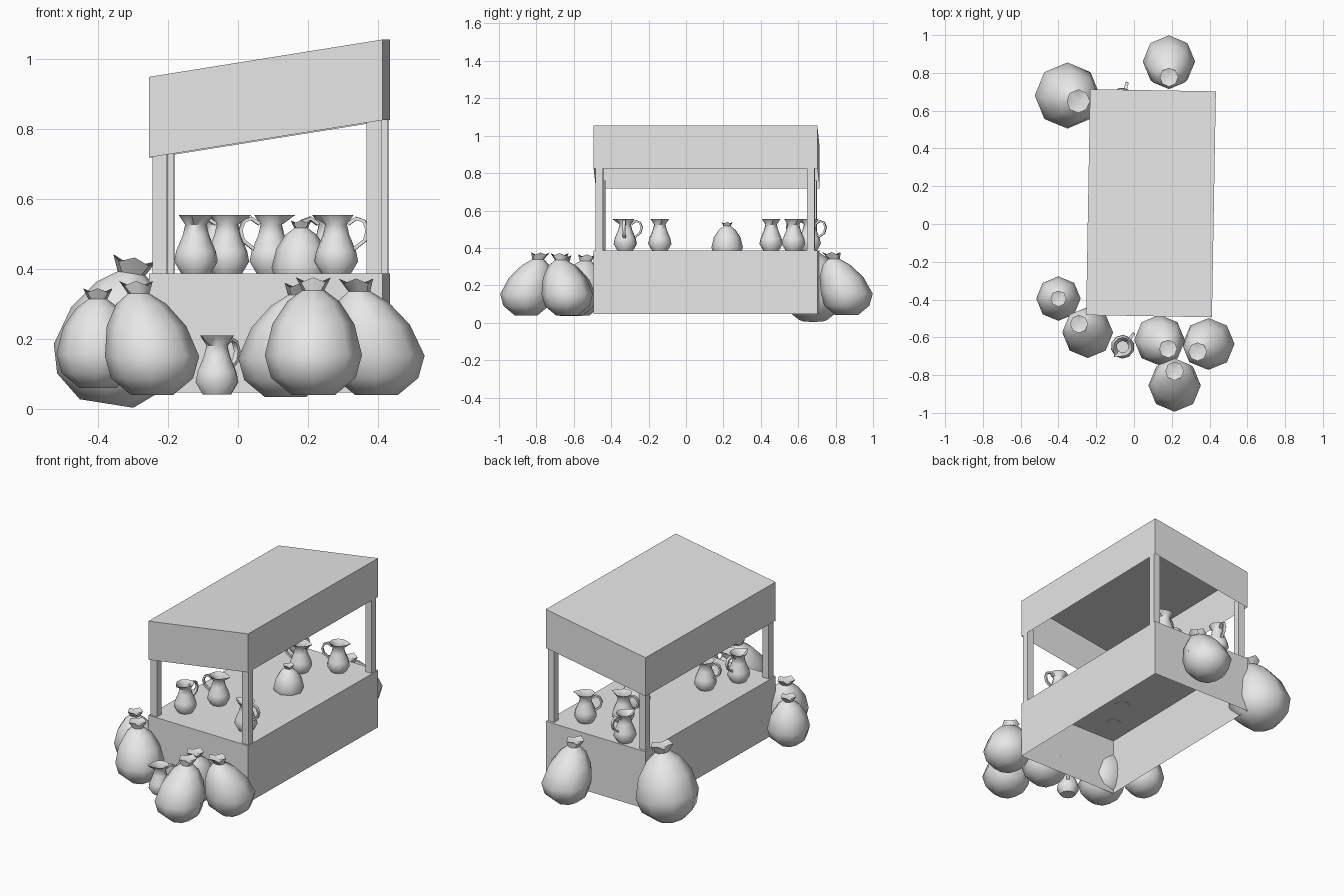
import bpy
import bmesh
from math import sin, cos, radians, pi, tau
from mathutils import Matrix, Vector

cube = bpy.data.objects.get("Cube")
if cube:
    bpy.data.objects.remove(cube, do_unlink=True)

grey = bpy.data.materials.new("plain grey")
grey.use_nodes = True
grey.diffuse_color = (0.8, 0.8, 0.8, 1)
grey.node_tree.nodes["Principled BSDF"].inputs["Base Color"].default_value = (0.8, 0.8, 0.8, 1)

# The stall stands slightly turned on the ground
STALL = Matrix.Translation((0.09, 0.11, 0)) @ Matrix.Rotation(radians(-1), 4, 'Z')
HALF_X, HALF_Y = 0.333, 0.598
TABLE_Z = 0.387


def finish(name, bm, matrix, smooth=None):
    """Turn a bmesh into an object, optionally smooth below an angle."""
    mesh = bpy.data.meshes.new(name)
    bm.to_mesh(mesh)
    bm.free()
    mesh.transform(matrix)
    mesh.materials.append(grey)
    obj = bpy.data.objects.new(name, mesh)
    bpy.context.collection.objects.link(obj)
    if smooth:
        bpy.ops.object.select_all(action='DESELECT')
        obj.select_set(True)
        bpy.context.view_layer.objects.active = obj
        bpy.ops.object.shade_smooth_by_angle(angle=radians(smooth))
    return obj


def box(name, centre, size, open_bottom=False, slope=0):
    """Box whose height can rise along x and whose underside can be open."""
    bm = bmesh.new()
    bmesh.ops.create_cube(bm, size=1)
    if open_bottom:
        bm.normal_update()
        under = [f for f in bm.faces if f.normal.z < -0.9]
        bmesh.ops.delete(bm, geom=under, context='FACES')
    for v in bm.verts:
        v.co = Vector(a * b + c for a, b, c in zip(v.co, size, centre))
        v.co.z += slope * v.co.x
    return finish(name, bm, STALL)


def bridge(bm, rings):
    """Join successive rings of vertices with quads."""
    n = len(rings[0])
    for low, high in zip(rings, rings[1:]):
        for i in range(n):
            j = (i + 1) % n
            bm.faces.new((low[i], low[j], high[j], high[i]))


# Stall: counter, sloping canopy and posts
box("counter", (0, 0, 0.217), (2 * HALF_X, 2 * HALF_Y, 0.34), True)
box("canopy", (0, 0, 0.886), (2 * HALF_X, 2 * HALF_Y, 0.23), True, 0.16)
for x, side in ((-0.303, "right"), (0.308, "left")):
    for y, end in ((-0.568, "front"), (0.563, "back")):
        top = 0.81 + 0.16 * x
        box(f"{end}_{side}_post", (x, y, (TABLE_Z + top) / 2), (0.042, 0.042, top - TABLE_Z))

# Sack: (radius, height) rings from foot to flared mouth
SACK = ((0.062, 0), (0.122, 0.05), (0.14, 0.115), (0.118, 0.205),
        (0.075, 0.27), (0.032, 0.302), (0.05, 0.332))


def sack(name, x, y, z, scale, lean=(0, 0), tilt=0):
    bm = bmesh.new()
    rings = []
    for k, (r, h) in enumerate(SACK):
        # The belly stays put while the neck leans over
        shift = max(0, (h - 0.115) / 0.187) ** 1.2
        ring = []
        for i in range(8):
            a = tau * i / 8
            ruffle = 0.007 * (-1) ** i if k == len(SACK) - 1 else 0
            ring.append(bm.verts.new((r * cos(a) + lean[0] * shift,
                                      r * sin(a) + lean[1] * shift, h + ruffle)))
        rings.append(ring)
    bridge(bm, rings)
    bm.faces.new(rings[0][::-1])
    # Gathered mouth dips in the middle
    mouth = rings[-1]
    middle = sum((v.co for v in mouth), Vector()) / 8
    centre = bm.verts.new(middle - Vector((0, 0, 0.015)))
    for i in range(8):
        bm.faces.new((mouth[i], mouth[(i + 1) % 8], centre))
    place = Matrix.Translation((x, y, z)) @ Matrix.Rotation(radians(tilt), 4, 'Y')
    finish(name, bm, place @ Matrix.Scale(scale, 4), 50)


sack("back_sack", 0.185, 0.86, 0.042, 0.99, (0, -0.07))
sack("large_back_sack", -0.375, 0.68, 0.016, 1.25, (0.01, -0.02), 9)
sack("corner_sack", -0.40, -0.395, 0.06, 0.84)
sack("front_right_sack", -0.245, -0.575, 0.04, 0.96, (-0.04, 0.04))
sack("front_middle_sack", 0.135, -0.615, 0.035, 0.96, (0.04, -0.04))
sack("front_left_sack", 0.395, -0.635, 0.04, 0.98, (-0.05, -0.035))
sack("outer_front_sack", 0.215, -0.855, 0.04, 0.99, (0, 0.065))
sack("counter_sack", 0.18, 0.22, 0.335, 0.6)

# Jug: (radius, height) rings from base to open rim
JUG = ((0.042, 0), (0.063, 0.035), (0.057, 0.065), (0.038, 0.11),
       (0.031, 0.14), (0.05, 0.168))


def jug(name, x, y, z, turn):
    """Open jug; the handle points along turn degrees, the spout opposite."""
    bm = bmesh.new()
    rings = []
    for k, (r, h) in enumerate(JUG):
        ring = []
        for i in range(10):
            a = tau * i / 10
            spout = 0.02 if k == len(JUG) - 1 and i == 5 else 0
            ring.append(bm.verts.new(((r + spout) * cos(a), (r + spout) * sin(a), h)))
        rings.append(ring)
    bridge(bm, rings)
    bm.faces.new(rings[0][::-1])

    # Handle: an arched strap of square section
    path = [(0.034, 0.142), (0.058, 0.158), (0.08, 0.15), (0.09, 0.125),
            (0.082, 0.095), (0.05, 0.07)]
    loops = []
    for k, (px, pz) in enumerate(path):
        ahead = path[min(k + 1, len(path) - 1)]
        behind = path[max(k - 1, 0)]
        run = Vector((ahead[0] - behind[0], 0, ahead[1] - behind[1])).normalized()
        out = Vector((-run.z, 0, run.x)) * 0.005
        wide = Vector((0, 0.008, 0))
        mid = Vector((px, 0, pz))
        loops.append([bm.verts.new(mid + o) for o in
                      (out + wide, out - wide, -out - wide, -out + wide)])
    bridge(bm, loops)
    bm.faces.new(loops[0][::-1])
    bm.faces.new(loops[-1])
    bmesh.ops.recalc_face_normals(bm, faces=bm.faces)
    finish(name, bm, Matrix.Translation((x, y, z)) @ Matrix.Rotation(radians(turn), 4, 'Z'), 50)


jug("ground_jug", -0.06, -0.65, 0.042, 50)
JUGS = ((-0.12, -0.325, 80), (-0.03, -0.14, 190), (0.28, -0.325, -5),
        (0.095, 0.455, 190), (0.26, 0.575, 200), (-0.06, 0.66, 75))
for number, (x, y, turn) in enumerate(JUGS, 1):
    jug(f"counter_jug_{number}", x, y, TABLE_Z - 0.001, turn)
